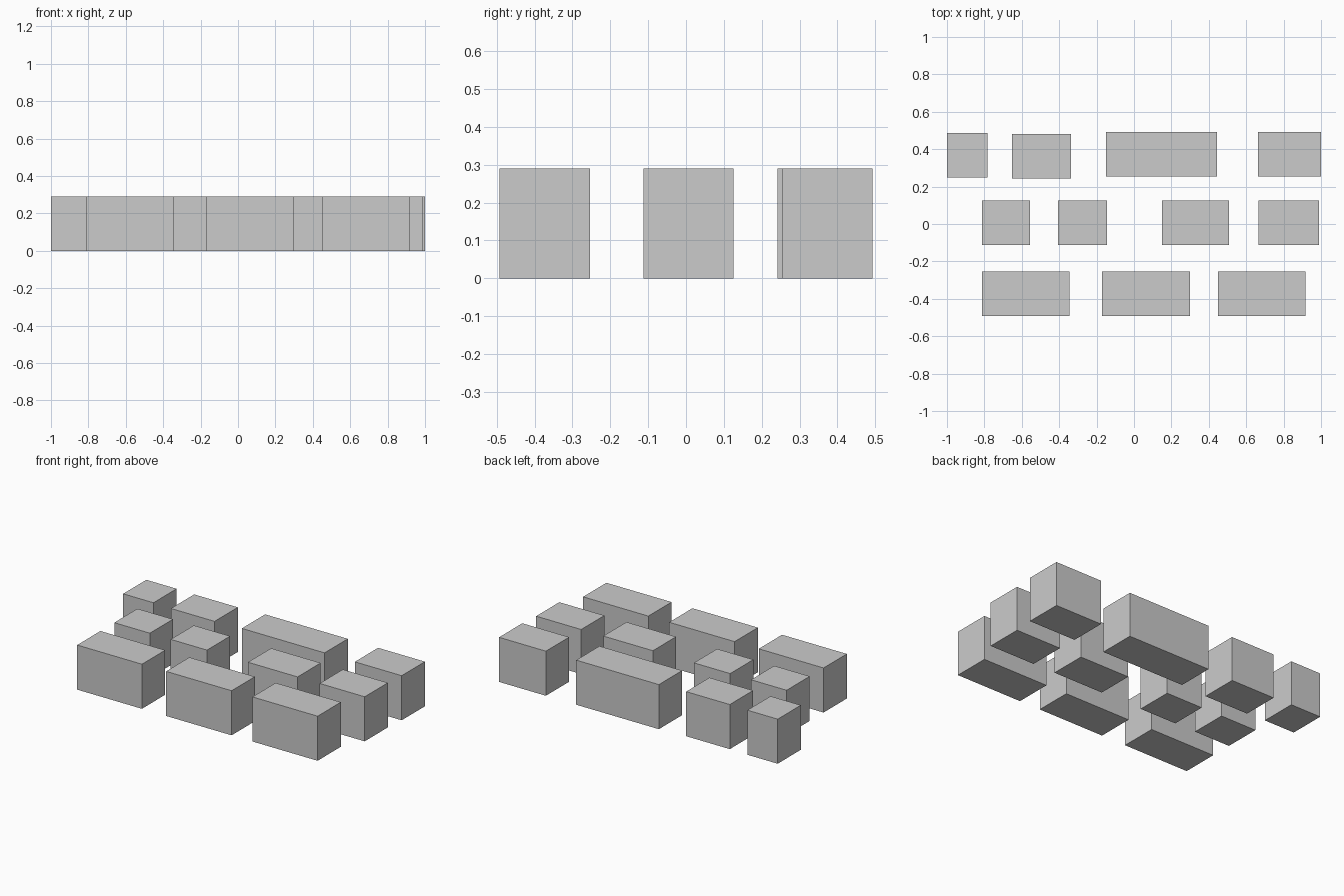
import bpy
import bmesh
from mathutils import Matrix, Vector

HEIGHT = 0.29

# Remove the default cube
default = bpy.data.objects.get("Cube")
if default:
    bpy.data.objects.remove(default, do_unlink=True)

# One plain grey for every block
grey = bpy.data.materials.new("plain grey")
grey.use_nodes = True
colour = (0.6, 0.6, 0.6, 1.0)
grey.diffuse_color = colour
shader = next(n for n in grey.node_tree.nodes if n.type == 'BSDF_PRINCIPLED')
shader.inputs["Base Color"].default_value = colour


def block(name, x0, x1, y0, y1):
    """Flat-faced box on the ground between the given edges."""
    bm = bmesh.new()
    bmesh.ops.create_cube(bm, size=1.0)
    size = Vector((x1 - x0, y1 - y0, HEIGHT))
    bmesh.ops.transform(bm, matrix=Matrix.Diagonal(size).to_4x4(), verts=bm.verts)
    mesh = bpy.data.meshes.new(name)
    bm.to_mesh(mesh)
    bm.free()
    mesh.materials.append(grey)
    obj = bpy.data.objects.new(name, mesh)
    obj.location = ((x0 + x1) / 2, (y0 + y1) / 2, HEIGHT / 2)
    bpy.context.collection.objects.link(obj)


# Rows of blocks: each entry gives left edge, right edge, front edge, back edge
rows = {
    "front_block": [(-0.812, -0.346, -0.493, -0.254),
                    (-0.172, 0.299, -0.493, -0.254),
                    (0.449, 0.918, -0.493, -0.254)],
    "middle_block": [(-0.812, -0.556, -0.112, 0.126),
                     (-0.406, -0.145, -0.112, 0.126),
                     (0.15, 0.507, -0.112, 0.126),
                     (0.666, 0.99, -0.112, 0.126)],
    "back_block": [(-1.0, -0.782, 0.248, 0.486),
                   (-0.652, -0.338, 0.242, 0.481),
                   (-0.15, 0.445, 0.254, 0.493),
                   (0.663, 1.0, 0.254, 0.493)],
}
for row, edges in rows.items():
    for i, (x0, x1, y0, y1) in enumerate(edges, 1):
        block(f"{row}_{i}", x0, x1, y0, y1)
